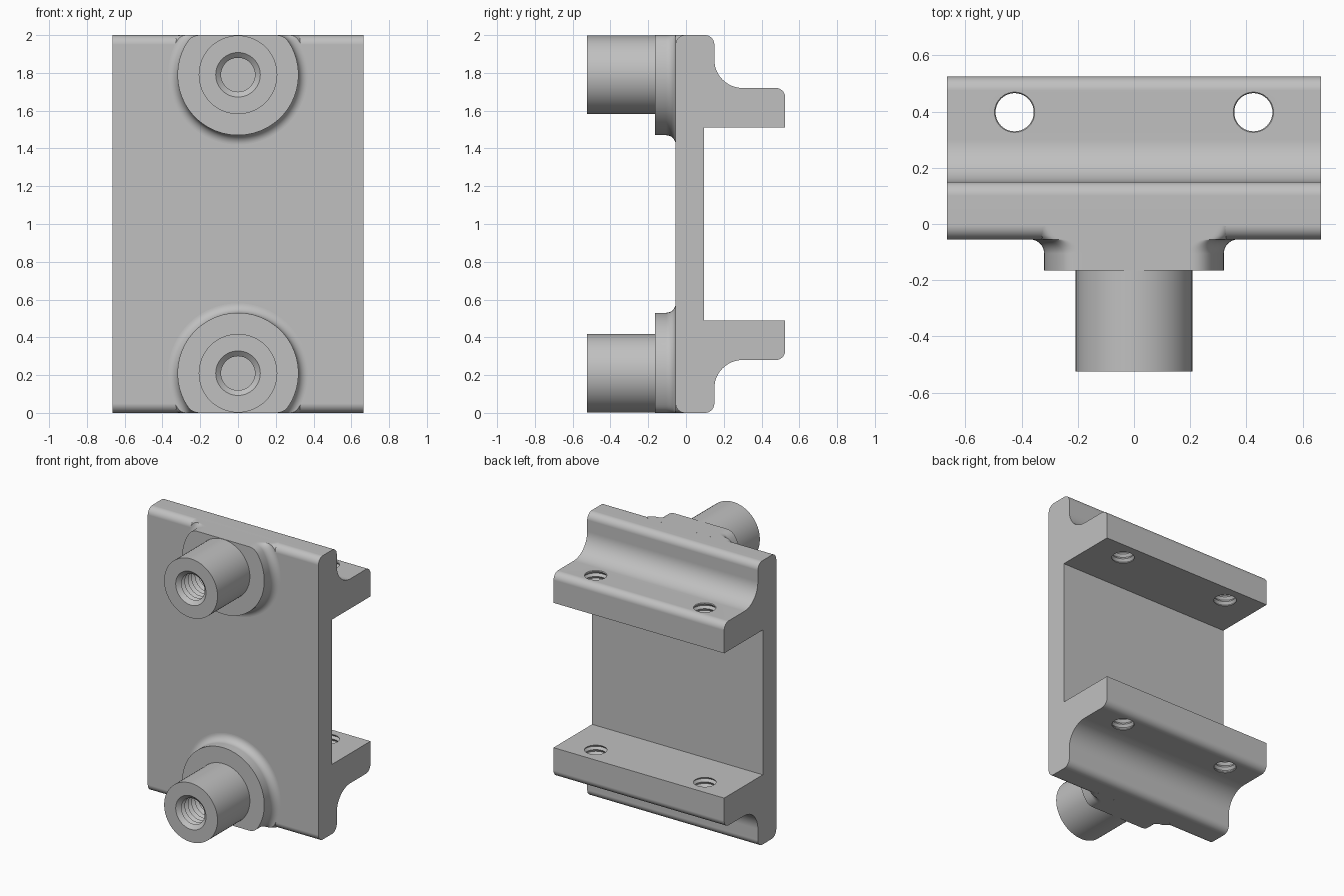
import bpy, bmesh
from math import sin, cos, pi, radians
from mathutils import Vector

if "Cube" in bpy.data.objects:
    bpy.data.objects.remove(bpy.data.objects["Cube"], do_unlink=True)

# Single plain metal colour
metal = bpy.data.materials.new("plain_grey")
metal.use_nodes = True
GREY = (0.53, 0.53, 0.53, 1)
metal.diffuse_color = GREY
metal.node_tree.nodes["Principled BSDF"].inputs["Base Color"].default_value = GREY


def arc(cx, cy, r, start, end, steps=12):
    angles = [radians(start + (end - start) * i / steps) for i in range(steps + 1)]
    return [(cx + r * cos(a), cy + r * sin(a)) for a in angles]


def make_object(name, bm):
    bmesh.ops.remove_doubles(bm, verts=bm.verts, dist=1e-5)
    bmesh.ops.recalc_face_normals(bm, faces=bm.faces)
    mesh = bpy.data.meshes.new(name)
    bm.to_mesh(mesh)
    bm.free()
    mesh.materials.append(metal)
    obj = bpy.data.objects.new(name, mesh)
    bpy.context.collection.objects.link(obj)
    return obj


def activate(obj):
    bpy.ops.object.select_all(action='DESELECT')
    obj.select_set(True)
    bpy.context.view_layer.objects.active = obj


def finish(obj):
    activate(obj)
    bpy.ops.object.shade_smooth_by_angle(angle=radians(30))
    weighted = obj.modifiers.new("even_shading", 'WEIGHTED_NORMAL')
    weighted.keep_sharp = True


def lathe(name, profile, place, limit=None, closed=False, segments=64):
    """Spin (radius, height) points; limit trims one side flat with soft corners."""
    bm = bmesh.new()
    rings = []
    for r, h in profile:
        ring = []
        for i in range(segments):
            a = 2 * pi * i / segments
            u, v = r * cos(a), r * sin(a)
            if limit is not None:
                soft = 0.04
                blend = max(soft - abs(v - limit), 0) / soft
                v = min(v, limit) - blend * blend * soft / 4
            ring.append(bm.verts.new(place(u, v, h)))
        rings.append(ring)
    pairs = list(zip(rings, rings[1:]))
    if closed:
        pairs.append((rings[-1], rings[0]))
    for low, high in pairs:
        for i in range(segments):
            j = (i + 1) % segments
            bm.faces.new((low[i], low[j], high[j], high[i]))
    return make_object(name, bm)


def thread(minor, major, start, pitch, turns):
    points = [(minor, start)]
    for i in range(turns):
        points += [(major, start + pitch * (i + 0.5)), (minor, start + pitch * (i + 1))]
    return points


# Bracket body: upper half section mirrored about mid height, then extruded
HALF_WIDTH = 0.665
half = [(0.095, 1.51), (0.525, 1.51)]
half += arc(0.475, 1.67, 0.05, 0, 90)
half += arc(0.30, 1.87, 0.15, 270, 180)
half += arc(0.10, 1.95, 0.05, 0, 90)
half += arc(-0.005, 1.95, 0.05, 90, 180)
section = half + [(y, 2 - z) for y, z in reversed(half)]

bm = bmesh.new()
face = bm.faces.new([bm.verts.new((-HALF_WIDTH, y, z)) for y, z in section])
extruded = bmesh.ops.extrude_face_region(bm, geom=[face])
bmesh.ops.translate(bm, vec=Vector((2 * HALF_WIDTH, 0, 0)),
                    verts=[g for g in extruded["geom"] if isinstance(g, bmesh.types.BMVert)])
body = make_object("bracket_body", bm)

# Threaded through holes in both flanges
hole_profile = [(0, 1.4)] + thread(0.068, 0.081, 1.4, 0.035, 12) + [(0, 1.82)]
for side in (-1, 1):
    for upper in (True, False):
        def place_hole(u, v, h):
            return (side * 0.425 + u, 0.398 + v, h if upper else 2 - h)
        cutter = lathe("hole_cutter", hole_profile, place_hole, segments=40)
        cutter.hide_render = True
        cut = body.modifiers.new("hole", 'BOOLEAN')
        cut.operation = 'DIFFERENCE'
        cut.solver = 'EXACT'
        cut.object = cutter
        activate(body)
        bpy.ops.object.modifier_apply(modifier=cut.name)
        bpy.data.objects.remove(cutter, do_unlink=True)
finish(body)

# Filleted boss collar and threaded sleeve, at the top and the bottom
collar_profile = [(0.2, 0.006), (0.41, 0.006), (0.385, 0.04)]
collar_profile += arc(0.37, 0.105, 0.05, 270, 180)
collar_profile += [(0.32, 0.165), (0.2, 0.165)]

sleeve_profile = [(0, 0.09), (0.208, 0.09), (0.208, 0.525), (0.118, 0.525)]
sleeve_profile += list(reversed(thread(0.09, 0.11, 0.12, 0.038, 10)))
sleeve_profile += [(0, 0.12)]

for label, sign in (("upper", 1), ("lower", -1)):
    def place_boss(u, v, h):
        return (u, -h, 1 + sign * (0.79 + v))
    finish(lathe(label + "_boss_collar", collar_profile, place_boss,
                 limit=0.21, closed=True, segments=128))
    finish(lathe(label + "_threaded_sleeve", sleeve_profile, place_boss))
